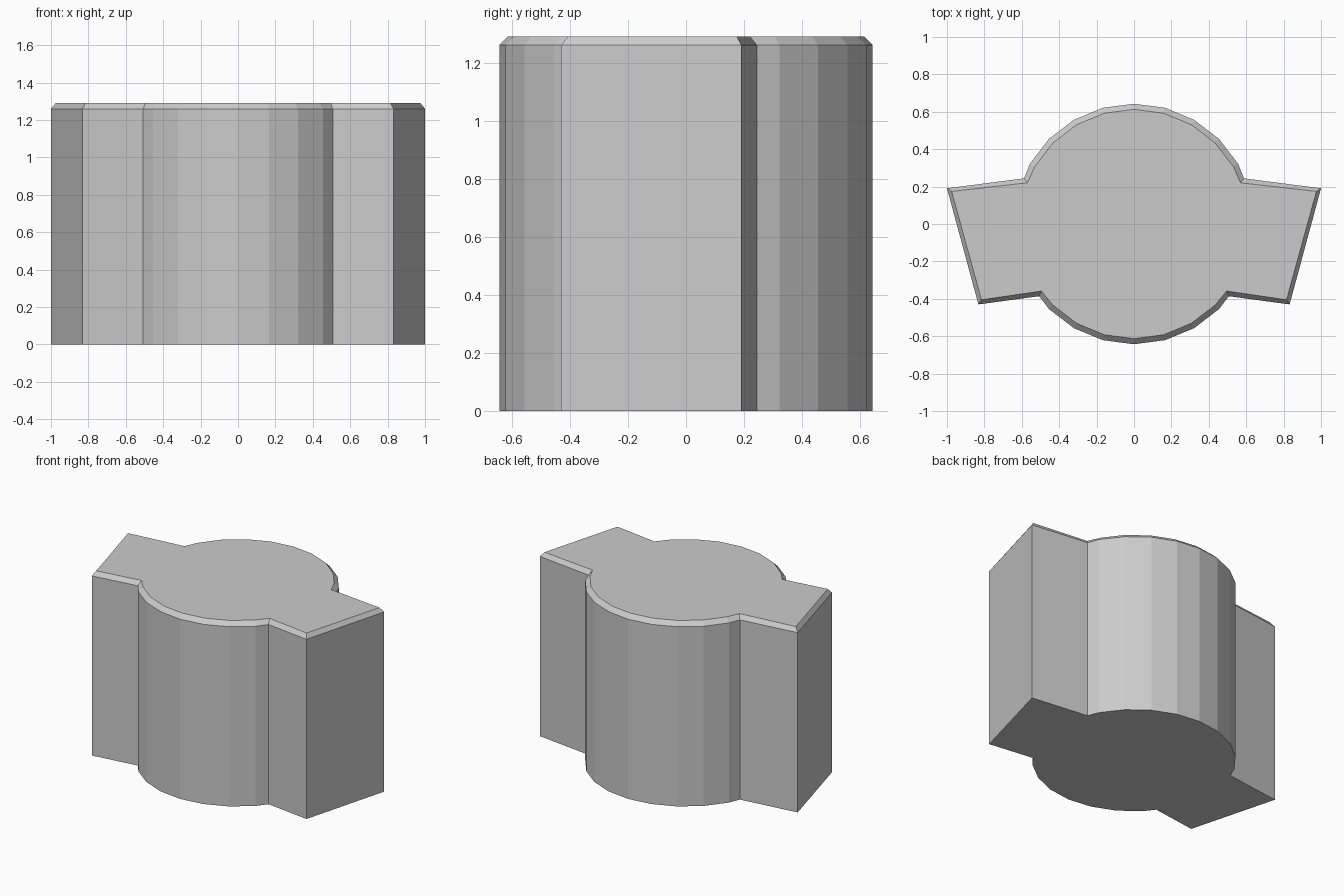
import bpy, bmesh
from math import sin, cos, radians

if "Cube" in bpy.data.objects:
    bpy.data.objects.remove(bpy.data.objects["Cube"])

RADIUS, HEIGHT, CHAMFER = 0.643, 1.29, 0.03


def arc(start, stop):
    """Points of the 24-sided round core, angle measured from +y."""
    return [(RADIUS * sin(radians(a)), RADIUS * cos(radians(a)))
            for a in range(start, stop + 1, 15)]


# Right half outline: rear arc, tapered side wing, front arc; then mirrored
wing = [(0.588, 0.244), (1.0, 0.191), (0.832, -0.43), (0.507, -0.386)]
right = arc(0, 60) + wing + arc(135, 180)
outline = right + [(-x, y) for x, y in reversed(right[1:-1])]
outline.reverse()  # counter-clockwise, so the face points up

# Extrude the outline into a solid body
bm = bmesh.new()
base = bm.faces.new([bm.verts.new((x, y, 0)) for x, y in outline])
ext = bmesh.ops.extrude_face_region(bm, geom=[base], use_keep_orig=True)
top = next(g for g in ext["geom"] if isinstance(g, bmesh.types.BMFace))
bmesh.ops.translate(bm, verts=top.verts, vec=(0, 0, HEIGHT - CHAMFER))
bmesh.ops.recalc_face_normals(bm, faces=bm.faces)

# Chamfered top rim
bmesh.ops.inset_region(bm, faces=[top], thickness=CHAMFER, use_even_offset=False)
bmesh.ops.translate(bm, verts=top.verts, vec=(0, 0, CHAMFER))
bmesh.ops.recalc_face_normals(bm, faces=bm.faces)

mesh = bpy.data.meshes.new("winged_block")
bm.to_mesh(mesh)
bm.free()
block = bpy.data.objects.new("winged_block", mesh)
bpy.context.collection.objects.link(block)
